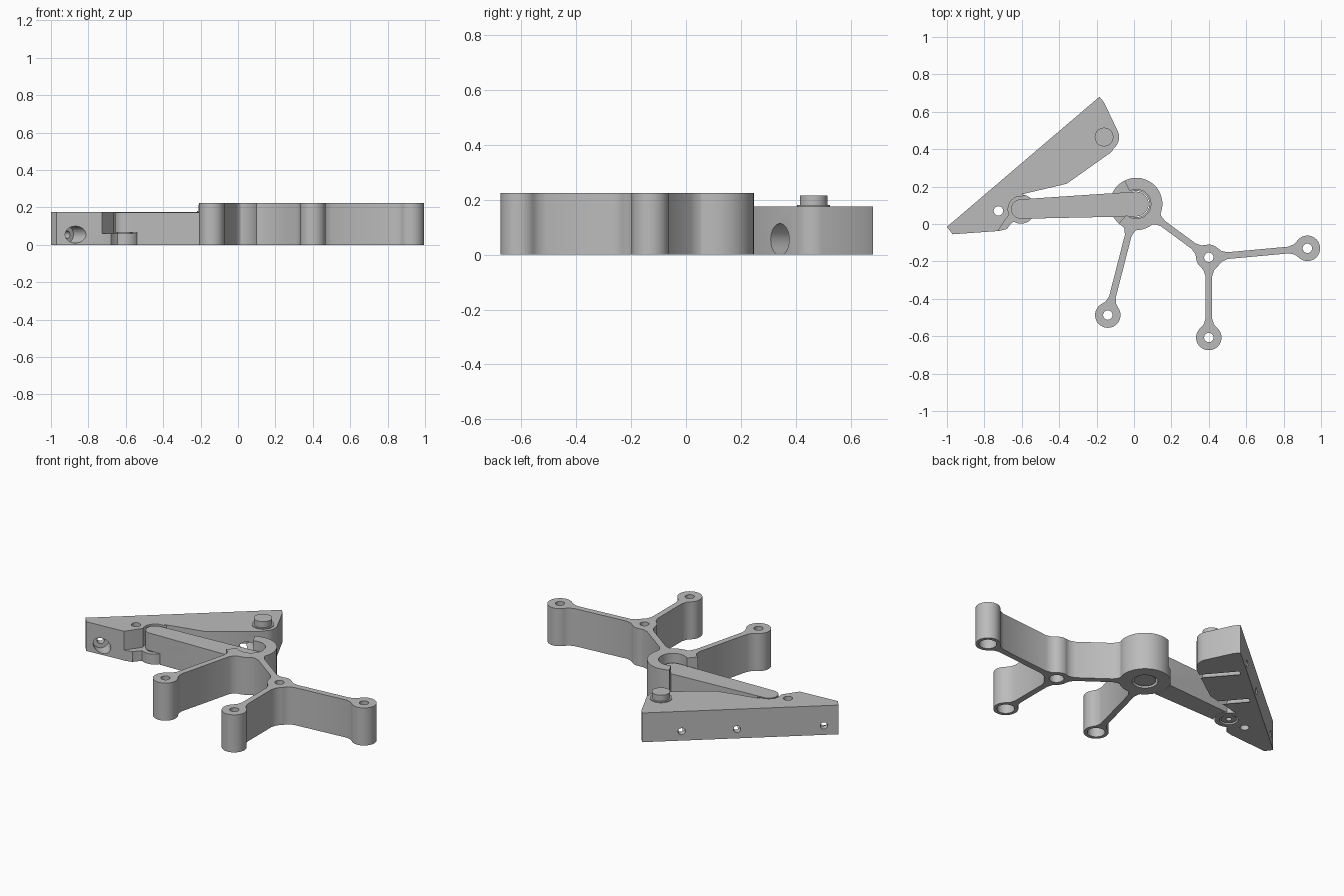
import bpy, bmesh
from math import cos, sin, radians, atan2, hypot
from mathutils import Vector

cube = bpy.data.objects.get("Cube")
if cube:
    bpy.data.objects.remove(cube, do_unlink=True)

grey = bpy.data.materials.new("plain grey")
grey.use_nodes = True
grey.diffuse_color = (0.5, 0.5, 0.5, 1)
grey.node_tree.nodes["Principled BSDF"].inputs["Base Color"].default_value = (0.5, 0.5, 0.5, 1)


def arc(c, r, a0=0, a1=360, n=48):
    """Points on an arc; a full turn leaves out the repeated end point."""
    steps = n if a1 - a0 == 360 else n + 1
    angles = [radians(a0 + (a1 - a0) * i / n) for i in range(steps)]
    return [(c[0] + r * cos(a), c[1] + r * sin(a)) for a in angles]


def add_object(name, bm):
    bmesh.ops.recalc_face_normals(bm, faces=bm.faces)
    mesh = bpy.data.meshes.new(name)
    bm.to_mesh(mesh)
    bm.free()
    mesh.materials.append(grey)
    obj = bpy.data.objects.new(name, mesh)
    bpy.context.collection.objects.link(obj)
    return obj


def prism(name, outline, z0, z1):
    bm = bmesh.new()
    face = bm.faces.new([bm.verts.new((x, y, z0)) for x, y in outline])
    top = bmesh.ops.extrude_face_region(bm, geom=[face])
    verts = [v for v in top["geom"] if isinstance(v, bmesh.types.BMVert)]
    bmesh.ops.translate(bm, verts=verts, vec=(0, 0, z1 - z0))
    return add_object(name, bm)


def disc(name, c, r, z0, z1):
    return prism(name, arc(c, r), z0, z1)


def rod(name, p, q, r):
    """Cylinder between two points in space."""
    p, q = Vector(p), Vector(q)
    bm = bmesh.new()
    bmesh.ops.create_cone(bm, cap_ends=True, segments=32, radius1=r, radius2=r, depth=(q - p).length)
    turn = (q - p).to_track_quat("Z", "Y").to_matrix()
    bmesh.ops.rotate(bm, verts=bm.verts, matrix=turn)
    bmesh.ops.translate(bm, verts=bm.verts, vec=(p + q) / 2)
    return add_object(name, bm)


def combine(obj, other, operation):
    mod = obj.modifiers.new("join", "BOOLEAN")
    mod.operation, mod.object, mod.solver = operation, other, "EXACT"
    graph = bpy.context.evaluated_depsgraph_get()
    result = bpy.data.meshes.new_from_object(obj.evaluated_get(graph))
    obj.modifiers.clear()
    obj.data = result
    bpy.data.objects.remove(other, do_unlink=True)


def join(obj, other):
    combine(obj, other, "UNION")


def cut(obj, other):
    combine(obj, other, "DIFFERENCE")


def rib(a, b, start, end, height):
    """Thin wall between two round bosses, flared at both ends."""
    length = hypot(b[0] - a[0], b[1] - a[1])
    t = atan2(b[1] - a[1], b[0] - a[0])
    half = [(start, 0.045), (start + 0.02, 0.028), (start + 0.05, 0.018),
            (length - end - 0.05, 0.018), (length - end - 0.02, 0.028), (length - end, 0.045)]
    outline = half + [(u, -v) for u, v in reversed(half)]
    pts = [(a[0] + u * cos(t) - v * sin(t), a[1] + u * sin(t) + v * cos(t)) for u, v in outline]
    return prism("rib", pts, 0, height)


HUB, PIVOT, PEG = (0.012, 0.107), (-0.605, 0.08), (-0.16, 0.465)
NODE, FAR, LOW, NEAR = (0.4, -0.178), (0.927, -0.13), (0.4, -0.607), (-0.14, -0.487)
HIGH, DECK, FLOOR = 0.225, 0.175, 0.062

# Branching frame: hub, bosses and ribs
frame = disc("branching_frame", HUB, 0.14, 0, HIGH)
for c in (NODE, FAR, LOW, NEAR):
    join(frame, disc("boss", c, 0.068, 0, HIGH))
for a, b, start in ((HUB, NODE, 0.125), (HUB, NEAR, 0.125), (NODE, FAR, 0.05), (NODE, LOW, 0.05)):
    join(frame, rib(a, b, start, 0.05, HIGH))

# Stepped bores through the bosses
for c, wide in ((NODE, 0.04), (FAR, 0.048), (LOW, 0.048), (NEAR, 0.048)):
    cut(frame, disc("bore", c, 0.025, -0.1, 0.4))
    cut(frame, disc("wide_bore", c, wide, -0.1, 0.17))

# Hub socket with a side opening for the arm to swing in
cut(frame, disc("socket", HUB, 0.078, FLOOR, 0.4))
cut(frame, prism("opening", [HUB] + arc(HUB, 0.18, 117, 228, 12), FLOOR, 0.4))
cut(frame, disc("pin_hole", HUB, 0.07, -0.1, 0.1))

# Wedge mount
outline = [(-1, -0.015), (-0.97, -0.055), (-0.72, -0.037), (-0.68, -0.027), (-0.66, 0.0)]
outline += arc(PIVOT, 0.078, -120, 88, 24)
outline += [(-0.36, 0.215), (-0.12, 0.385)] + arc(PEG, 0.08, -50, 20, 12)
outline += [(-0.16, 0.65), (-0.185, 0.68)]
wedge = prism("wedge_mount", outline, 0, DECK)
cut(wedge, disc("pocket", PIVOT, 0.068, FLOOR, 0.4))
cut(wedge, prism("pocket_mouth", [(-0.735, -0.08), (-0.73, -0.04), (-0.668, 0.05), (-0.61, 0.145),
                                  (-0.5, 0.172), (-0.5, -0.08)], FLOOR, 0.4))
cut(wedge, disc("pivot_hole", PIVOT, 0.05, -0.1, 0.1))
cut(wedge, disc("small_hole", (-0.725, 0.07), 0.025, -0.1, 0.4))

# Screw holes through the long back face, with wider head recesses
inward = Vector((0.65, -0.76, 0))
for x, y in ((-0.35, 0.54), (-0.58, 0.345), (-0.94, 0.036)):
    p = Vector((x, y, 0.055))
    cut(wedge, rod("screw_hole", p - inward * 0.1, p + inward * 0.1, 0.02))
    cut(wedge, rod("head_recess", p + inward * 0.04, p + inward * 0.5, 0.058 if x > -0.9 else 0.045))

# Peg on the wedge
join(wedge, disc("peg_collar", PEG, 0.06, 0.15, 0.18))
join(wedge, disc("peg", PEG, 0.05, 0.15, 0.216))

# Link arm with a pin at each end
arm = prism("link_arm", arc(PIVOT, 0.052, 92, 272, 24) + arc(HUB, 0.066, -88, 92, 24), 0, DECK - 0.003)
cut(arm, disc("hub_relief", HUB, 0.146, -0.1, FLOOR + 0.004))
cut(arm, disc("pivot_relief", PIVOT, 0.083, -0.1, FLOOR + 0.004))
join(arm, disc("hub_pin", HUB, 0.06, 0.006, 0.1))
join(arm, disc("pivot_pin", PIVOT, 0.042, 0.004, 0.1))
cut(arm, disc("pivot_bore", PIVOT, 0.016, -0.1, 0.08))

# Smooth round walls, crisp edges
for obj in (frame, wedge, arm):
    obj.data.shade_smooth()
    obj.data.set_sharp_from_angle(angle=radians(30))
